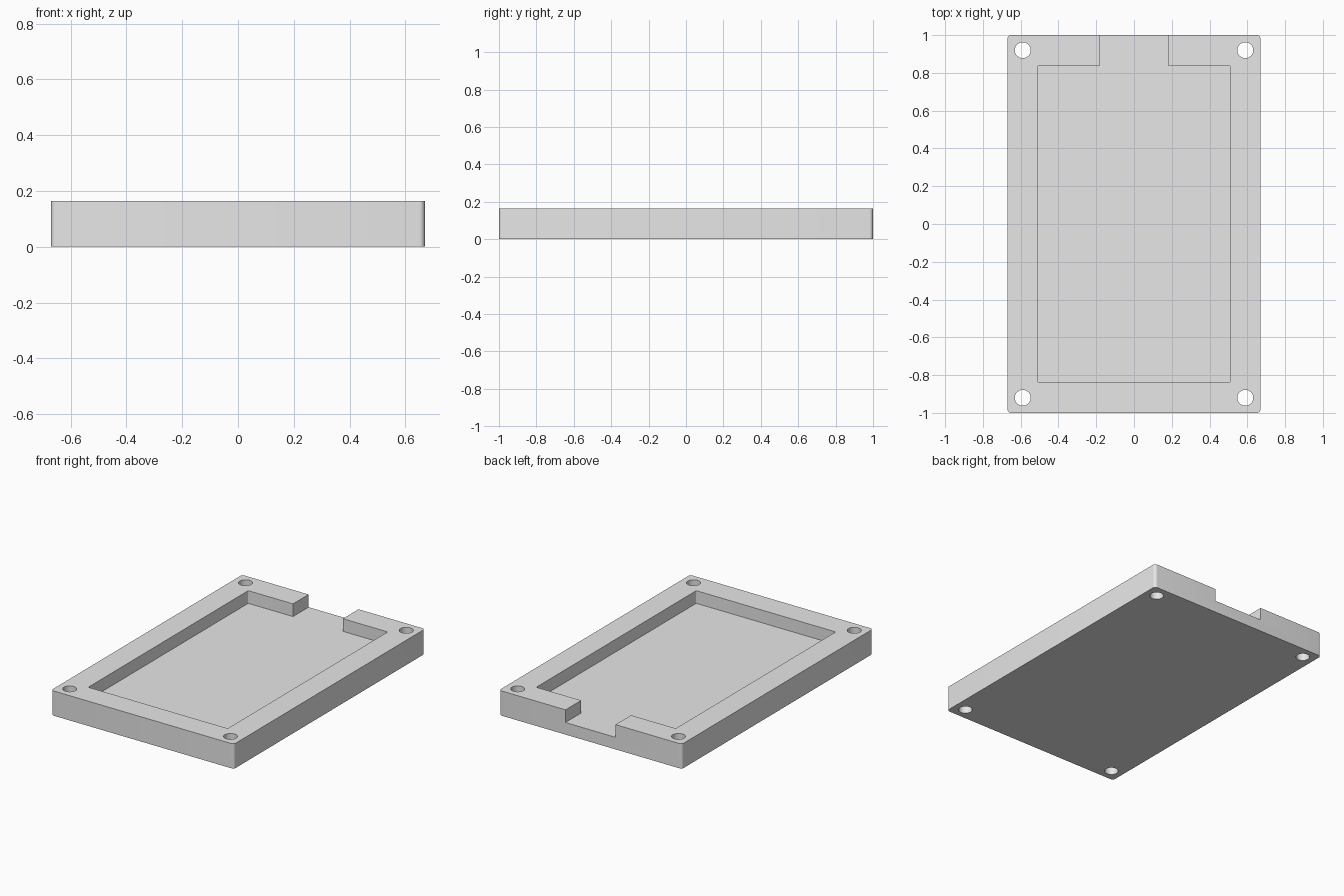
import bpy, bmesh, math

cube = bpy.data.objects.get("Cube")
if cube:
    bpy.data.objects.remove(cube, do_unlink=True)

W, L, H = 0.67, 1.0, 0.164        # half width, half length, height
FLOOR = 0.08                      # tray floor level

grey = bpy.data.materials.new("light_grey")
grey.use_nodes = True
grey.diffuse_color = (0.8, 0.8, 0.8, 1)
grey.node_tree.nodes["Principled BSDF"].inputs["Base Color"].default_value = (0.8, 0.8, 0.8, 1)


def finish(name, bm):
    bmesh.ops.recalc_face_normals(bm, faces=bm.faces)
    mesh = bpy.data.meshes.new(name)
    bm.to_mesh(mesh)
    bm.free()
    mesh.materials.append(grey)
    ob = bpy.data.objects.new(name, mesh)
    bpy.context.collection.objects.link(ob)
    return ob


def block(name, x0, x1, y0, y1, z0, z1, radius=0.0):
    """Box with optionally rounded upright edges."""
    bm = bmesh.new()
    bmesh.ops.create_cube(bm, size=1)
    for v in bm.verts:
        v.co.x = x1 if v.co.x > 0 else x0
        v.co.y = y1 if v.co.y > 0 else y0
        v.co.z = z1 if v.co.z > 0 else z0
    if radius:
        upright = [e for e in bm.edges if abs(e.verts[0].co.z - e.verts[1].co.z) > 0.01]
        bmesh.ops.bevel(bm, geom=upright, offset=radius, segments=6, profile=0.5, affect='EDGES')
    return finish(name, bm)


def drill(name, x, y, r):
    bm = bmesh.new()
    bmesh.ops.create_cone(bm, cap_ends=True, segments=40, radius1=r, radius2=r, depth=1)
    ob = finish(name, bm)
    ob.location = (x, y, 0)
    return ob


# Solid slab with rounded corners
tray = block("tray", -W, W, -L, L, 0, H, 0.02)

# Cutters: recess, rear notch, four corner holes
cutters = [block("recess_cutter", -0.511, 0.511, -0.837, 0.837, FLOOR, 0.3, 0.006),
           block("notch_cutter", -0.183, 0.183, 0.7, 1.2, FLOOR, 0.3)]
for sx in (-1, 1):
    for sy in (-1, 1):
        cutters.append(drill("hole_cutter", sx * 0.589, sy * 0.92, 0.042))

bpy.context.view_layer.update()
bpy.context.view_layer.objects.active = tray
tray.select_set(True)
for c in cutters:
    m = tray.modifiers.new("cut", 'BOOLEAN')
    m.operation = 'DIFFERENCE'
    m.solver = 'EXACT'
    m.object = c
    bpy.ops.object.modifier_apply(modifier=m.name)
    bpy.data.objects.remove(c, do_unlink=True)

# Merge flat faces, then round the outer lip of the notch floor
bm = bmesh.new()
bm.from_mesh(tray.data)
bmesh.ops.remove_doubles(bm, verts=bm.verts, dist=0.0001)
bmesh.ops.dissolve_limit(bm, angle_limit=math.radians(0.5), verts=bm.verts, edges=bm.edges)
lip = [e for e in bm.edges
       if all(abs(v.co.z - FLOOR) < 0.001 and v.co.y > L - 0.001 for v in e.verts)]
bmesh.ops.bevel(bm, geom=lip, offset=0.008, segments=3, profile=0.5, affect='EDGES')
bm.to_mesh(tray.data)
bm.free()

bpy.ops.object.shade_smooth_by_angle(angle=math.radians(35))
